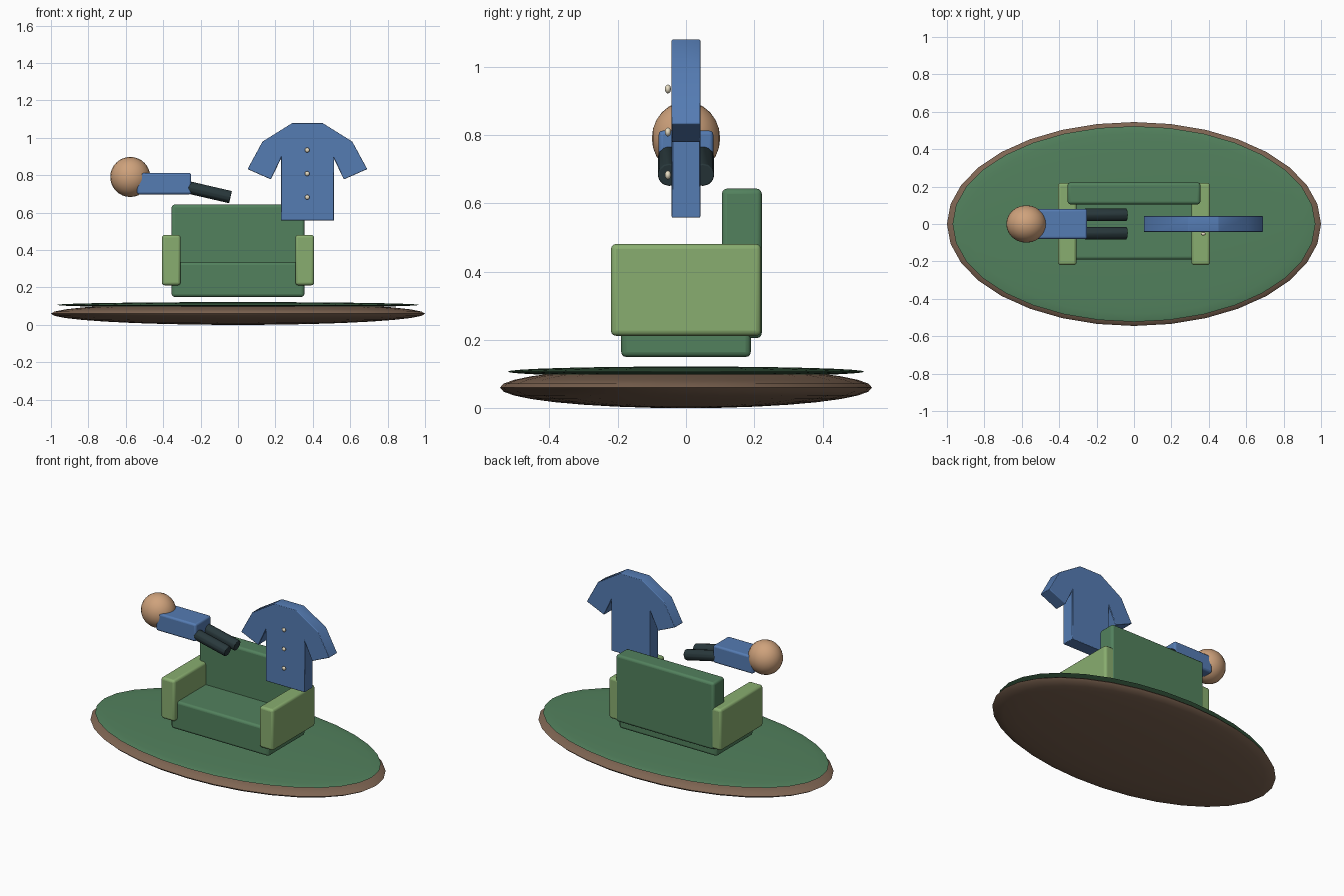
import bpy, bmesh
from math import radians
from mathutils import Matrix

if "Cube" in bpy.data.objects:
    bpy.data.objects.remove(bpy.data.objects["Cube"])


def colour(name, rgb):
    m = bpy.data.materials.new(name)
    m.diffuse_color = (*rgb, 1)
    m.use_nodes = True
    m.node_tree.nodes["Principled BSDF"].inputs["Base Color"].default_value = m.diffuse_color
    return m


BROWN = colour("earth", (0.21, 0.13, 0.085))
GREEN = colour("dark_green", (0.085, 0.22, 0.11))
LIGHT = colour("light_green", (0.25, 0.42, 0.16))
BLUE = colour("blue", (0.09, 0.2, 0.45))
SKIN = colour("skin", (0.62, 0.36, 0.2))
DARK = colour("trousers", (0.022, 0.04, 0.045))
CREAM = colour("cream", (0.8, 0.72, 0.55))


def finish(name, bm, mat, bevel=0):
    bmesh.ops.recalc_face_normals(bm, faces=bm.faces)
    mesh = bpy.data.meshes.new(name)
    bm.to_mesh(mesh)
    bm.free()
    mesh.materials.append(mat)
    ob = bpy.data.objects.new(name, mesh)
    bpy.context.collection.objects.link(ob)
    if bevel:
        mod = ob.modifiers.new("bevel", 'BEVEL')
        mod.width = bevel
        mod.segments = 3
    bpy.ops.object.select_all(action='DESELECT')
    ob.select_set(True)
    bpy.context.view_layer.objects.active = ob
    bpy.ops.object.shade_smooth_by_angle(angle=radians(35))
    return ob


def box(name, lo, hi, mat, bevel=0.015):
    bm = bmesh.new()
    size = [b - a for a, b in zip(lo, hi)]
    mid = [(a + b) / 2 for a, b in zip(lo, hi)]
    bmesh.ops.create_cube(bm, size=1, matrix=Matrix.Translation(mid) @ Matrix.Diagonal((*size, 1)))
    return finish(name, bm, mat, bevel)


def ellipsoid(name, centre, radii, mat, segs=32, rings=16, turn=0):
    bm = bmesh.new()
    mat4 = Matrix.Translation(centre) @ Matrix.Diagonal((*radii, 1)) @ Matrix.Rotation(radians(turn), 4, 'X')
    bmesh.ops.create_uvsphere(bm, u_segments=segs, v_segments=rings, radius=1, matrix=mat4)
    return finish(name, bm, mat)


# Flattened ground: earth with a grass layer
ellipsoid("earth_base", (0, 0, 0.06), (1, 0.545, 0.056 + 0.004), BROWN).location.z = 0
ellipsoid("grass_top", (0, 0, 0.107), (0.97, 0.523, 0.015), GREEN)

# Armchair
box("seat", (-0.355, -0.19, 0.15), (0.355, 0.19, 0.335), GREEN)
box("backrest", (-0.355, 0.105, 0.205), (0.355, 0.222, 0.643), GREEN)
for side, x in (("left", -0.357), ("right", 0.357)):
    box(side + "_armrest", (x - 0.05, -0.22, 0.212), (x + 0.05, 0.22, 0.481), LIGHT)

# Shirt: half outline mirrored about its middle, then extruded
half = [(0.08, 1.08), (0.24, 0.98), (0.32, 0.833), (0.195, 0.778), (0.142, 0.888), (0.142, 0.558)]
outline = half + [(-x, z) for x, z in reversed(half)]
bm = bmesh.new()
face = bm.faces.new([bm.verts.new((0.371 + x, -0.042, z)) for x, z in outline])
ext = bmesh.ops.extrude_face_region(bm, geom=[face])
bmesh.ops.translate(bm, vec=(0, 0.084, 0), verts=[v for v in ext["geom"] if isinstance(v, bmesh.types.BMVert)])
finish("shirt", bm, BLUE, 0.004)
for i, z in enumerate((0.935, 0.809, 0.683)):
    ellipsoid(f"button_{i + 1}", (0.37, -0.053, z), (0.013, 0.009, 0.013), CREAM, 16, 8, 90)

# Lying figure: head, torso and two tilted legs
ellipsoid("head", (-0.576, 0, 0.791), (0.107, 0.1, 0.107), SKIN, 32, 12, 90)
box("torso", (-0.54, -0.08, 0.698), (-0.25, 0.08, 0.813), BLUE, 0.012)
for side, y in (("left", -0.049), ("right", 0.049)):
    bm = bmesh.new()
    place = Matrix.Translation((-0.152, y, 0.709)) @ Matrix.Rotation(radians(90 + 13), 4, 'Y')
    bmesh.ops.create_cone(bm, cap_ends=True, segments=12, radius1=0.034, radius2=0.034, depth=0.23, matrix=place)
    finish(side + "_leg", bm, DARK, 0.004)
